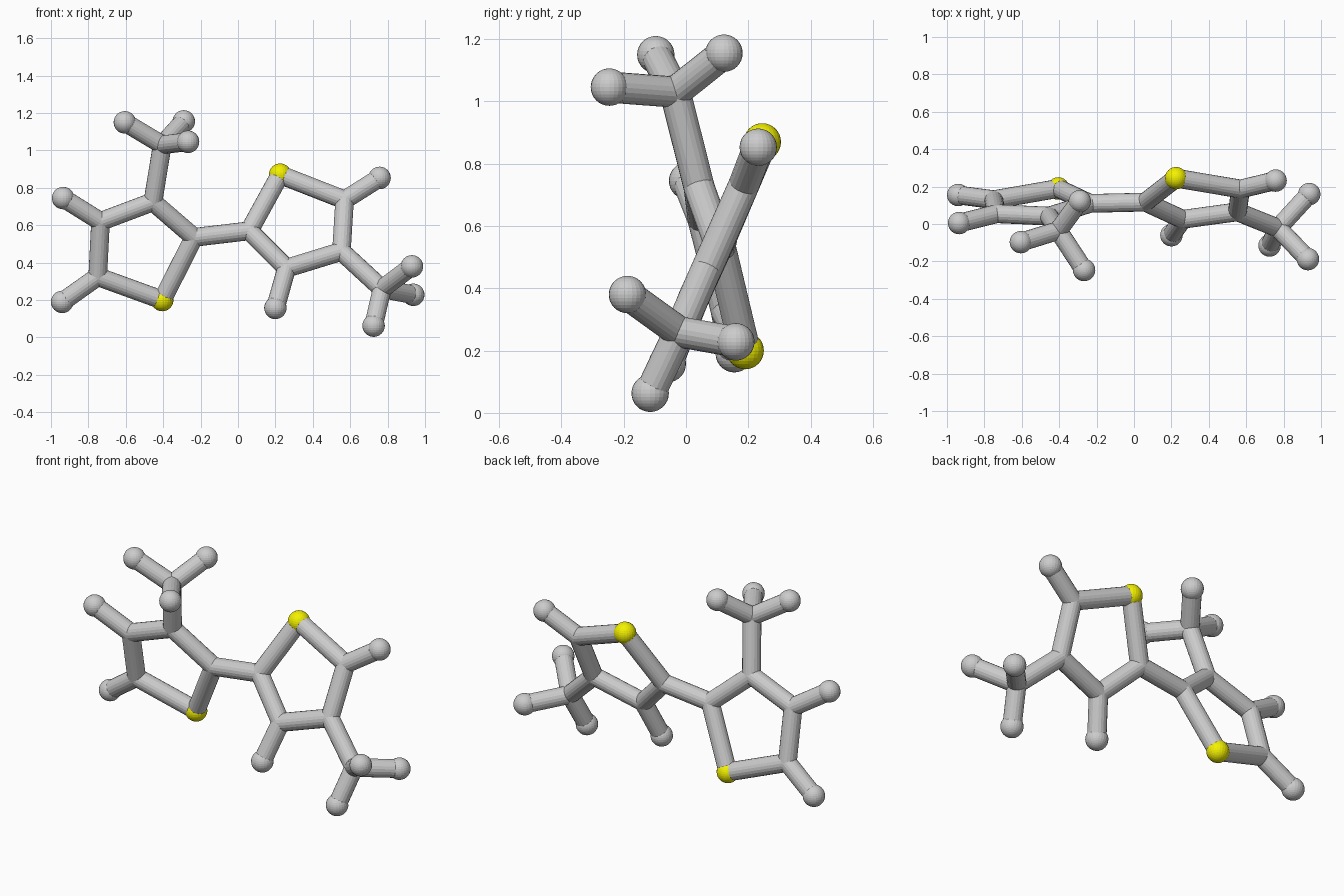
import bpy
import bmesh
from mathutils import Vector

if "Cube" in bpy.data.objects:
    bpy.data.objects.remove(bpy.data.objects["Cube"])

BALL, TUBE = 0.06, 0.05

yellow = bpy.data.materials.new("yellow")
yellow.diffuse_color = (0.9, 0.88, 0.0, 1)
yellow.use_nodes = True
yellow.node_tree.nodes["Principled BSDF"].inputs["Base Color"].default_value = yellow.diffuse_color

# Atom centres of each half: five-membered ring, methyl arm, end atoms
halves = {
    "left": {
        "sulfur": (-0.405, 0.19, 0.20),
        "c_inner": (-0.235, 0.11, 0.535),
        "c_a": (-0.455, 0.042, 0.725),
        "c_b": (-0.735, 0.055, 0.62),
        "c_outer": (-0.75, 0.13, 0.325),
        "methyl": (-0.405, -0.035, 1.03),
        "h_b": (-0.935, 0.005, 0.745),
        "h_outer": (-0.94, 0.155, 0.19),
        "h_m1": (-0.605, -0.097, 1.15),
        "h_m2": (-0.29, 0.122, 1.155),
        "h_m3": (-0.267, -0.246, 1.046),
    },
    "right": {
        "sulfur": (0.225, 0.245, 0.87),
        "c_inner": (0.06, 0.117, 0.57),
        "c_a": (0.26, 0.025, 0.37),
        "c_b": (0.553, 0.065, 0.46),
        "c_outer": (0.57, 0.187, 0.735),
        "methyl": (0.77, -0.022, 0.26),
        "h_a": (0.20, -0.06, 0.158),
        "h_outer": (0.757, 0.232, 0.853),
        "h_m1": (0.93, -0.188, 0.38),
        "h_m2": (0.725, -0.115, 0.063),
        "h_m3": (0.937, 0.16, 0.228),
    },
}
ring = ["sulfur", "c_inner", "c_a", "c_b", "c_outer"]
common = list(zip(ring, ring[1:] + ring[:1]))
common += [("c_outer", "h_outer")] + [("methyl", f"h_m{i}") for i in (1, 2, 3)]
extra = {
    "left": [("c_a", "methyl"), ("c_b", "h_b")],
    "right": [("c_b", "methyl"), ("c_a", "h_a")],
}


def add_object(name, bm, material=None):
    mesh = bpy.data.meshes.new(name)
    bm.to_mesh(mesh)
    bm.free()
    if material:
        mesh.materials.append(material)
    obj = bpy.data.objects.new(name, mesh)
    bpy.context.collection.objects.link(obj)
    return obj


def ball(name, centre, radius, material=None):
    bm = bmesh.new()
    bmesh.ops.create_uvsphere(bm, u_segments=24, v_segments=16, radius=radius)
    add_object(name, bm, material).location = centre


def bond(name, a, b):
    a, b = Vector(a), Vector(b)
    bm = bmesh.new()
    bmesh.ops.create_cone(bm, cap_ends=True, segments=20, radius1=TUBE,
                          radius2=TUBE, depth=(b - a).length)
    obj = add_object(name, bm)
    obj.location = (a + b) / 2
    obj.rotation_mode = 'QUATERNION'
    obj.rotation_quaternion = (b - a).to_track_quat('Z', 'Y')


for side, atoms in halves.items():
    # Balls: full size for sulfur and ends, tube-sized at the carbon joints
    for key, pos in atoms.items():
        if key == "sulfur":
            ball(f"{side}_sulfur_ball", pos, BALL, yellow)
        elif key.startswith("h_"):
            ball(f"{side}_end_ball_{key[2:]}", pos, BALL)
        else:
            ball(f"{side}_joint_{key}", pos, TUBE)
    # Bonds within this half
    for p, q in common + extra[side]:
        bond(f"{side}_bond_{p}_{q}", atoms[p], atoms[q])

# Bond joining the two rings
bond("centre_bond", halves["left"]["c_inner"], halves["right"]["c_inner"])
